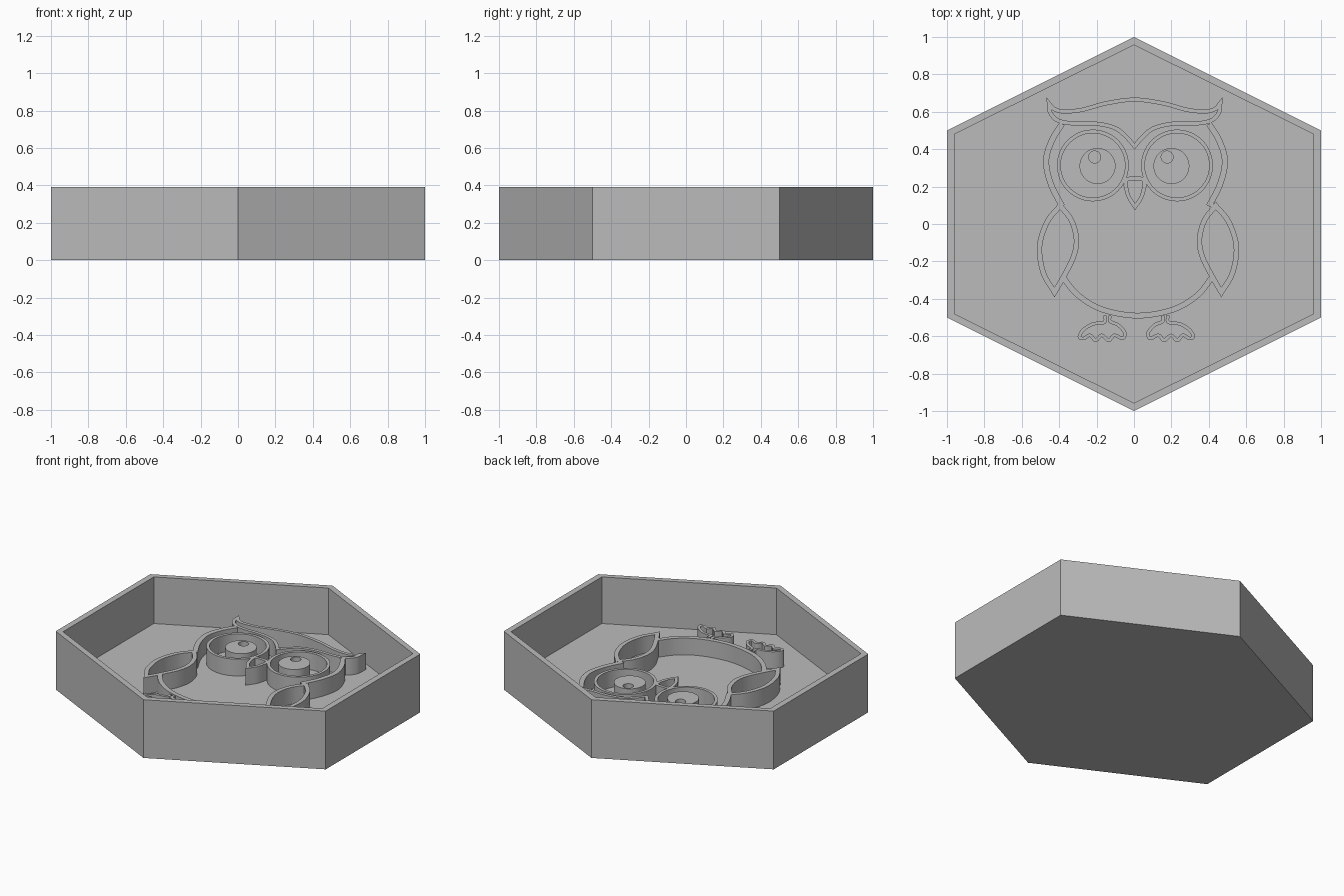
import bpy, bmesh
from mathutils import Vector

cube = bpy.data.objects.get("Cube")
if cube:
    bpy.data.objects.remove(cube, do_unlink=True)

HEIGHT, FLOOR, RELIEF = 0.39, 0.078, 0.19
SINK = 0.01  # reliefs start slightly inside the floor

grey = bpy.data.materials.new("plain grey")
grey.use_nodes = True
grey.diffuse_color = (0.5, 0.5, 0.5, 1)
grey.node_tree.nodes["Principled BSDF"].inputs["Base Color"].default_value = (0.5, 0.5, 0.5, 1)


def link(name, data):
    obj = bpy.data.objects.new(name, data)
    bpy.context.collection.objects.link(obj)
    data.materials.append(grey)
    return obj


def select(obj):
    bpy.ops.object.select_all(action='DESELECT')
    obj.select_set(True)
    bpy.context.view_layer.objects.active = obj


def smooth(points, steps=6):
    """Catmull-Rom curve through the points."""
    p = [Vector(q) for q in points]
    p = [2 * p[0] - p[1]] + p + [2 * p[-1] - p[-2]]
    out = []
    for a, b, c, d in zip(p, p[1:], p[2:], p[3:]):
        for i in range(steps):
            t = i / steps
            out.append(0.5 * (2 * b + (c - a) * t + (2 * a - 5 * b + 4 * c - d) * t * t
                              + (3 * b - a - 3 * c + d) * t ** 3))
    return out + [p[-2]]


def mirror(points, axis):
    return [(2 * axis - x, y) for x, y in points]


def ribbon(name, pieces, thickness, closed=False):
    """Upright wall along one or more smooth pieces that meet in sharp corners."""
    path = []
    for piece in pieces:
        pts = smooth(piece)
        path += pts[1:] if path else pts
    if closed:
        path.pop()
    bm = bmesh.new()
    low = [bm.verts.new((p.x, p.y, FLOOR - SINK)) for p in path]
    top = [bm.verts.new((p.x, p.y, RELIEF)) for p in path]
    n = len(path)
    for i in range(n if closed else n - 1):
        j = (i + 1) % n
        bm.faces.new((low[i], low[j], top[j], top[i]))
    mesh = bpy.data.meshes.new(name)
    bm.to_mesh(mesh)
    bm.free()
    obj = link(name, mesh)
    mod = obj.modifiers.new("thickness", 'SOLIDIFY')
    mod.thickness = thickness
    mod.offset = 0
    mod.use_even_offset = True
    select(obj)
    bpy.ops.object.modifier_apply(modifier=mod.name)
    bpy.ops.object.shade_smooth_by_angle()


def pierced_disc(name, outer, inner):
    """Extruded disc with a round hole; each circle is (x, y, radius)."""
    curve = bpy.data.curves.new(name, 'CURVE')
    curve.dimensions = '2D'
    curve.fill_mode = 'BOTH'
    curve.extrude = (RELIEF - FLOOR + SINK) / 2
    curve.resolution_u = 12
    for x, y, r in (outer, inner):
        spline = curve.splines.new('BEZIER')
        spline.use_cyclic_u = True
        spline.bezier_points.add(3)
        for bp, (dx, dy) in zip(spline.bezier_points, ((1, 0), (0, 1), (-1, 0), (0, -1))):
            bp.co = (x + r * dx, y + r * dy, 0)
            k = 0.5523 * r
            bp.handle_left = bp.co + Vector((dy * k, -dx * k, 0))
            bp.handle_right = bp.co + Vector((-dy * k, dx * k, 0))
    obj = link(name, curve)
    obj.location.z = (RELIEF + FLOOR - SINK) / 2
    select(obj)
    bpy.ops.object.convert(target='MESH')
    bpy.ops.object.shade_smooth_by_angle()


# Hexagonal tray: outer shell, rim and sunken floor
def hexagon(bm, sx, half, tip, z):
    return [bm.verts.new((x, y, z)) for x, y in
            ((0, tip), (-sx, half), (-sx, -half), (0, -tip), (sx, -half), (sx, half))]


bm = bmesh.new()
rings = [hexagon(bm, 1, 0.5, 1, 0), hexagon(bm, 1, 0.5, 1, HEIGHT),
         hexagon(bm, 0.96, 0.48, 0.957, HEIGHT), hexagon(bm, 0.96, 0.48, 0.957, FLOOR)]
for a, b in zip(rings, rings[1:]):
    for i in range(6):
        j = (i + 1) % 6
        bm.faces.new((a[i], a[j], b[j], b[i]))
bm.faces.new(rings[0][::-1])
bm.faces.new(rings[-1])
bmesh.ops.recalc_face_normals(bm, faces=bm.faces)
tray = bpy.data.meshes.new("tray")
bm.to_mesh(tray)
bm.free()
link("tray", tray)

# Brow band with pointed ear tufts
brow_top = [(-0.455, 0.645), (-0.43, 0.617), (-0.38, 0.602), (-0.28, 0.61), (-0.15, 0.645), (0.003, 0.665)]
brow_low = [(0.003, 0.415), (-0.04, 0.465), (-0.1, 0.512), (-0.2, 0.536), (-0.33, 0.538),
            (-0.41, 0.555), (-0.45, 0.6), (-0.455, 0.645)]
ribbon("brow_band", [brow_top + mirror(brow_top, 0.003)[-2::-1],
                     mirror(brow_low, 0.003)[::-1], brow_low], 0.022, True)

# Parts that come in pairs
head_side = [(-0.385, 0.535), (-0.44, 0.445), (-0.47, 0.337), (-0.445, 0.215), (-0.385, 0.095)]
wing_outer = [(-0.395, 0.098), (-0.465, 0.01), (-0.505, -0.12), (-0.485, -0.26), (-0.425, -0.365)]
wing_inner = [(-0.425, -0.365), (-0.37, -0.27), (-0.322, -0.17), (-0.308, -0.08), (-0.335, 0.02), (-0.395, 0.098)]
foot = [(-0.155, -0.49), (-0.158, -0.525), (-0.22, -0.535), (-0.27, -0.565), (-0.292, -0.602),
        (-0.27, -0.612), (-0.235, -0.595), (-0.205, -0.622), (-0.172, -0.595), (-0.135, -0.622),
        (-0.105, -0.595), (-0.06, -0.612), (-0.05, -0.58), (-0.085, -0.54), (-0.128, -0.52), (-0.128, -0.49)]
for side, flip in (("right", False), ("left", True)):
    def place(points, axis):
        return mirror(points, axis) if flip else points
    ribbon(side + "_head_side", [place(head_side, 0.008)], 0.032)
    ribbon(side + "_wing", [place(wing_outer, 0.021), place(wing_inner, 0.021)], 0.028, True)
    ribbon(side + "_foot", [place(foot, 0.013)], 0.018)
    eye_x, pupil_x, glint_x = (0.23, 0.2, 0.177) if flip else (-0.22, -0.195, -0.21)
    pierced_disc(side + "_eye_ring", (eye_x, 0.313, 0.192), (eye_x, 0.313, 0.172))
    pierced_disc(side + "_pupil", (pupil_x, 0.31, 0.096), (glint_x, 0.358, 0.032))

# Beak
beak_side = [(-0.045, 0.205), (-0.028, 0.145), (0.006, 0.092)]
ribbon("beak", [[(-0.045, 0.205), (-0.035, 0.24), (0.045, 0.24), (0.057, 0.205)],
                mirror(beak_side, 0.006), beak_side[::-1]], 0.021, True)

# Belly
ribbon("belly", [[(-0.38, -0.285), (-0.3, -0.38), (-0.17, -0.457), (0.02, -0.49),
                  (0.21, -0.457), (0.34, -0.38), (0.42, -0.28)]], 0.03)
